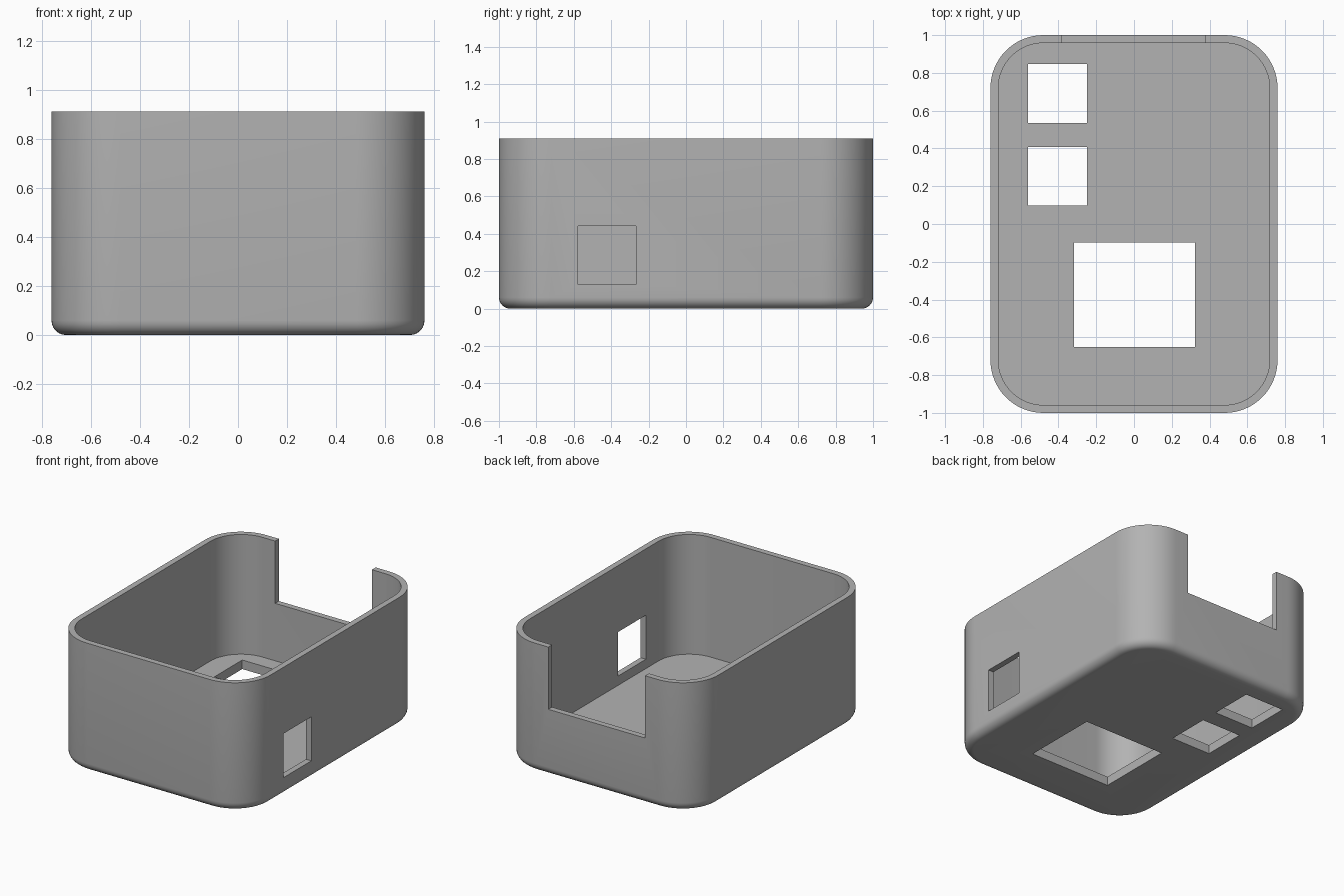
import bpy, bmesh, math

if "Cube" in bpy.data.objects:
    bpy.data.objects.remove(bpy.data.objects["Cube"])

W, L, H = 0.76, 1.0, 0.91          # half width, half length, height
R, WALL, FLOOR, FILLET = 0.28, 0.042, 0.064, 0.06
SEG, STEPS = 16, 6

grey = bpy.data.materials.new("plain grey")
grey.diffuse_color = (0.45, 0.45, 0.45, 1)
grey.use_nodes = True
grey.node_tree.nodes["Principled BSDF"].inputs["Base Color"].default_value = grey.diffuse_color


def ring(bm, inset, z):
    """Rounded rectangle of vertices, inset from the outer outline."""
    r = R - inset
    verts = []
    for k, (sx, sy) in enumerate([(1, 1), (-1, 1), (-1, -1), (1, -1)]):
        for i in range(SEG + 1):
            a = math.pi / 2 * (k + i / SEG)
            verts.append(bm.verts.new((sx * (W - R) + r * math.cos(a),
                                       sy * (L - R) + r * math.sin(a), z)))
    return verts


# Tray shell: bottom fillet, outer wall, rim, inner wall, floor
levels = []
for i in range(STEPS + 1):
    a = math.pi / 2 * i / STEPS
    levels.append((FILLET * (1 - math.sin(a)), FILLET * (1 - math.cos(a))))
levels += [(0, H), (WALL, H), (WALL, FLOOR)]

bm = bmesh.new()
rings = [ring(bm, *lv) for lv in levels]
for lower, upper in zip(rings, rings[1:]):
    n = len(lower)
    for i in range(n):
        j = (i + 1) % n
        bm.faces.new((lower[i], lower[j], upper[j], upper[i]))
bm.faces.new(rings[0][::-1])
bm.faces.new(rings[-1])
bmesh.ops.recalc_face_normals(bm, faces=bm.faces)
mesh = bpy.data.meshes.new("open_case")
bm.to_mesh(mesh)
bm.free()
case = bpy.data.objects.new("open_case", mesh)
bpy.context.collection.objects.link(case)
mesh.materials.append(grey)
bpy.context.view_layer.objects.active = case


def cut(name, x, y, z):
    """Cut a box given by its (min, max) ranges out of the case."""
    bpy.ops.mesh.primitive_cube_add(
        size=1, location=[sum(r) / 2 for r in (x, y, z)])
    box = bpy.context.object
    box.name = name
    box.scale = [r[1] - r[0] for r in (x, y, z)]
    box.hide_render = True
    bpy.context.view_layer.update()
    bpy.context.view_layer.objects.active = case
    mod = case.modifiers.new(name, 'BOOLEAN')
    mod.operation, mod.solver, mod.object = 'DIFFERENCE', 'EXACT', box
    bpy.ops.object.modifier_apply(modifier=name)
    bpy.data.objects.remove(box, do_unlink=True)


# Openings in the floor, the right wall and the back wall
cut("large_floor_opening", (-0.318, 0.322), (-0.65, -0.098), (-0.1, 0.2))
cut("near_floor_opening", (-0.56, -0.25), (0.097, 0.408), (-0.1, 0.2))
cut("far_floor_opening", (-0.56, -0.25), (0.536, 0.847), (-0.1, 0.2))
cut("side_opening", (0.6, 0.9), (-0.578, -0.267), (0.13, 0.441))
cut("back_notch", (-0.38, 0.376), (0.85, 1.1), (0.47, 1.1))

# Smooth walls with crisp edges
bpy.ops.object.select_all(action='DESELECT')
case.select_set(True)
bpy.context.view_layer.objects.active = case
bpy.ops.object.shade_smooth_by_angle(angle=math.radians(30))
